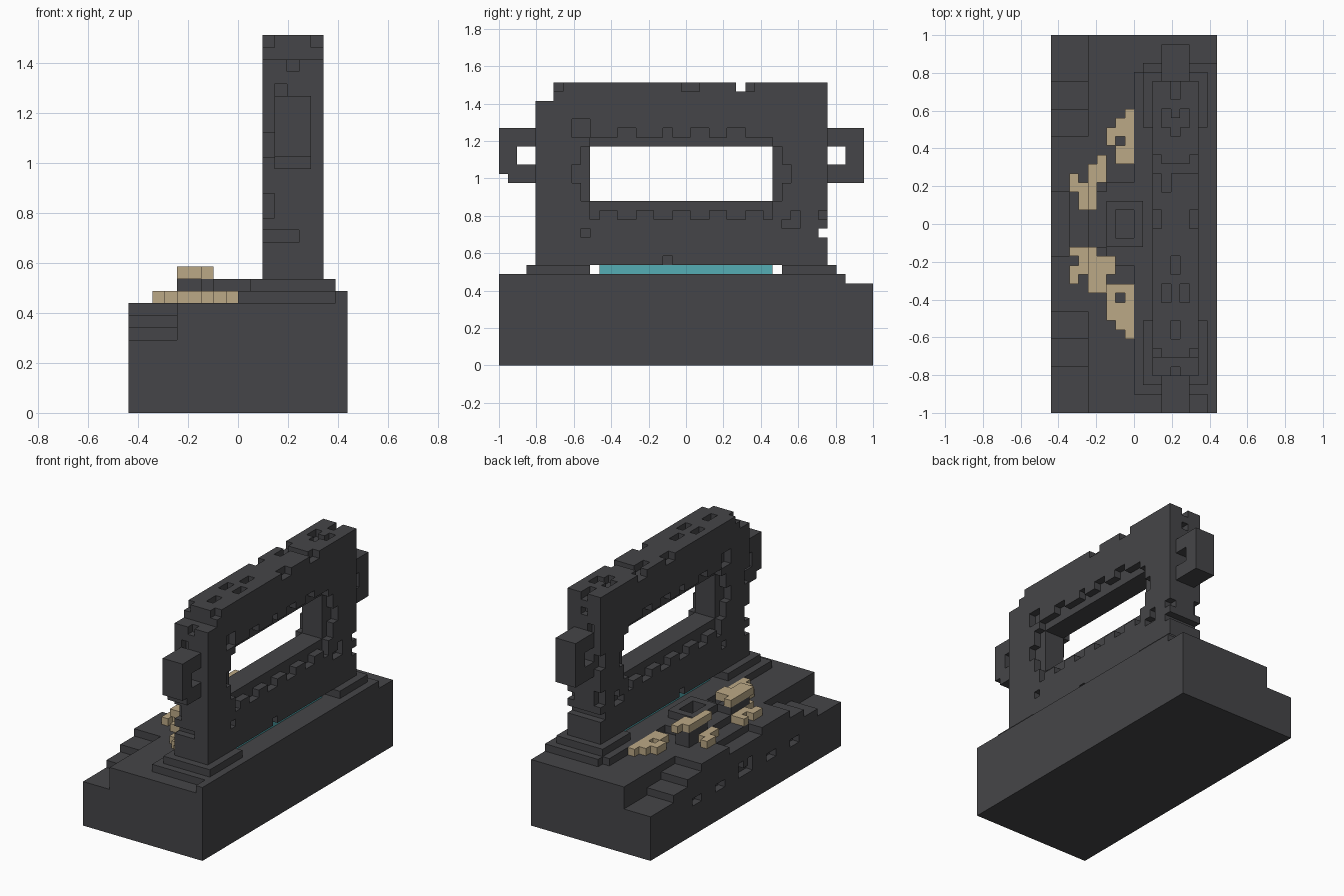
import bpy
import bmesh
from mathutils import Vector

cube = bpy.data.objects.get("Cube")
if cube:
    bpy.data.objects.remove(cube, do_unlink=True)

UNIT = 2 / 41
ORIGIN = Vector((-9, -20.5, 0))


def material(name, color):
    mat = bpy.data.materials.new(name)
    mat.use_nodes = True
    mat.diffuse_color = (*color, 1)
    mat.node_tree.nodes["Principled BSDF"].inputs["Base Color"].default_value = (*color, 1)
    return mat


STONE = material("dark stone", (0.06, 0.06, 0.065))
SAND = material("sand", (0.5, 0.395, 0.24))
TEAL = material("teal glow", (0.09, 0.42, 0.46))


def box(x0, x1, y0, y1, z0, z1):
    """Set of unit cells in a block."""
    return {(x, y, z) for x in range(x0, x1) for y in range(y0, y1) for z in range(z0, z1)}


def build(name, cells, mat):
    """Skin a set of cells, merging the flat areas."""
    bm = bmesh.new()
    verts = {}
    for cell in cells:
        for axis in range(3):
            for side in (0, 1):
                step = list(cell)
                step[axis] += 2 * side - 1
                if tuple(step) in cells:
                    continue
                u, v = (axis + 1) % 3, (axis + 2) % 3
                loop = []
                for du, dv in ((0, 0), (1, 0), (1, 1), (0, 1)):
                    p = list(cell)
                    p[axis] += side
                    p[u] += du
                    p[v] += dv
                    key = tuple(p)
                    if key not in verts:
                        verts[key] = bm.verts.new((Vector(key) + ORIGIN) * UNIT)
                    loop.append(verts[key])
                bm.faces.new(loop if side else loop[::-1])
    bmesh.ops.dissolve_limit(bm, angle_limit=0.01, verts=bm.verts, edges=bm.edges)
    bmesh.ops.triangulate(bm, faces=[f for f in bm.faces if len(f.verts) > 4])
    mesh = bpy.data.meshes.new(name)
    bm.to_mesh(mesh)
    bm.free()
    mesh.materials.append(mat)
    obj = bpy.data.objects.new(name, mesh)
    bpy.context.collection.objects.link(obj)


# Base block with stairs at both ends of the low side
base = box(0, 18, 0, 41, 0, 9)
for height, reach in ((6, 5), (7, 8), (8, 11)):
    base -= box(0, 4, 0, reach, height, 9)
    base -= box(0, 4, 41 - reach, 41, height, 9)
base -= box(0, 2, 17, 24, 8, 9)
base |= box(17, 18, 0, 38, 9, 10)
# Small sockets along the stair side
for y in (9, 14, 25, 30):
    base -= box(0, 1, y, y + 2, 4, 5)
base -= box(0, 1, 19, 20, 4, 6) | box(0, 1, 19, 22, 4, 5) | box(0, 1, 21, 22, 4, 6)
build("base", base, STONE)

# Stepped plinth under the wall
plinth = box(9, 17, 2, 38, 9, 10)
plinth |= box(10, 17, 3, 10, 10, 11) | box(10, 17, 31, 37, 10, 11)
plinth -= box(9, 10, 37, 38, 9, 10)
build("plinth", plinth, STONE)

# Sunken altar in front of the wall
altar = box(4, 9, 16, 25, 9, 10) | box(6, 10, 18, 23, 9, 11)
altar -= box(7, 9, 19, 22, 9, 11)
altar |= box(4, 6, 18, 23, 9, 10)
build("altar", altar, STONE)

# Glowing strip below the wall
build("glow_strip", box(12, 15, 11, 30, 10, 11), TEAL)

# Upright wall with a window
wall = box(11, 16, 4, 36, 11, 31)
wall -= box(11, 16, 4, 6, 29, 31)
wall -= box(11, 16, 10, 30, 18, 24)
wall -= box(11, 16, 26, 27, 30, 31) | box(11, 16, 35, 36, 14, 15)

# Recessed window frame and worn notches on both faces
for x in (11, 15):
    def notch(y, z, wide=1, tall=1):
        global wall
        wall -= box(x, x + 1, y, y + wide, z, z + tall)

    notch(10, 17, 20, 8)
    notch(9, 18, 22, 6)
    for y in (10, 13, 17, 21, 25, 29):
        notch(y, 16, 1 if y in (10, 29) else 2)
    for y, wide in ((13, 2), (18, 1), (21, 2), (25, 2)):
        notch(y, 25, wide)
    notch(8, 20, 1, 2)
    notch(31, 20, 1, 2)
    notch(8, 25, 2, 2)
    notch(9, 14)
    notch(31, 15, 2)
    notch(32, 16)
    notch(35, 16)
    notch(18, 11)
    notch(6, 30)
    notch(20, 30, 2)
    notch(27, 30)

# Worn notches on the ends
for y in (4, 35):
    wall -= box(11, 14, y, y + 1, 14, 15) | box(11, 12, y, y + 1, 16, 18)
    wall -= box(11, 12, y, y + 1, 21, 23) | box(13, 14, y, y + 1, 28, 29)
    wall -= box(12, 13, y, y + 1, 25, 27)
# Chips in the top
for x, y in ((13, 8), (12, 12), (14, 12), (13, 15), (12, 24), (12, 31), (13, 30), (14, 31), (13, 34)):
    wall -= box(x, x + 1, y, y + 2, 30, 31)
build("wall", wall, STONE)

# Handle at each end of the wall
front_handle = box(12, 15, 0, 4, 20, 26) - box(12, 15, 2, 4, 22, 24) - box(12, 15, 0, 1, 20, 21)
build("front_handle", front_handle, STONE)
back_handle = box(12, 15, 36, 40, 20, 26) - box(12, 15, 36, 38, 22, 24)
build("back_handle", back_handle, STONE)


# Sand heaps, one column range per row
def heap(*runs):
    cells = set()
    for x, start, end in runs:
        cells |= box(x, x + 1, start, end, 9, 10)
    return cells


front_heap = heap((8, 8, 14), (7, 9, 14), (6, 10, 14), (5, 13, 16), (4, 13, 16), (3, 15, 18), (2, 14, 18))
front_heap -= box(7, 8, 12, 13, 9, 10) | box(2, 3, 16, 17, 9, 10)
build("front_heap", front_heap, SAND)
back_heap = heap((8, 27, 33), (7, 27, 29), (7, 30, 32), (6, 29, 31), (3, 22, 25), (2, 24, 26), (7, 24, 25))
build("back_heap", back_heap - altar, SAND)

# Dark boulders capped with sand
front_boulder = box(4, 6, 14, 18, 10, 11) | box(6, 7, 15, 17, 10, 11)
front_boulder |= box(4, 6, 16, 18, 9, 10)
build("front_boulder", front_boulder - altar, STONE)
build("front_cap", box(4, 6, 13, 17, 11, 12) | box(4, 5, 17, 18, 11, 12) | box(6, 7, 15, 17, 11, 12), SAND)
build("back_boulder", (box(4, 6, 24, 27, 9, 11) | box(4, 5, 23, 24, 10, 11)) - altar, STONE)
build("back_cap", box(4, 5, 22, 27, 11, 12) | box(5, 6, 25, 28, 11, 12), SAND)
